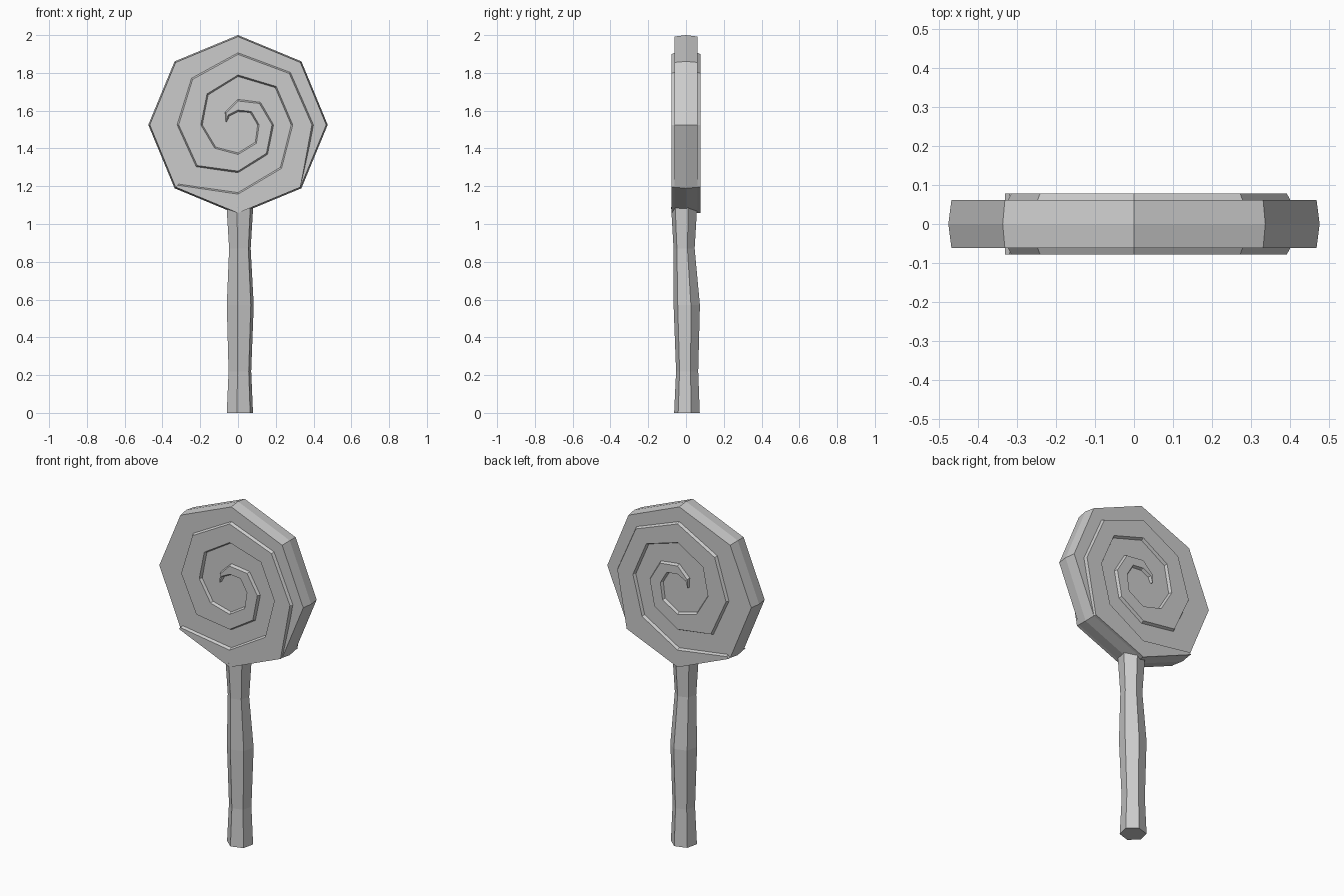
import bpy, bmesh
from math import cos, sin, radians

if "Cube" in bpy.data.objects:
    bpy.data.objects.remove(bpy.data.objects["Cube"])

CENTER_Z = 1.525


def make_object(name, bm):
    bmesh.ops.remove_doubles(bm, verts=bm.verts, dist=0.0005)
    bmesh.ops.recalc_face_normals(bm, faces=bm.faces)
    mesh = bpy.data.meshes.new(name)
    bm.to_mesh(mesh)
    bm.free()
    obj = bpy.data.objects.new(name, mesh)
    bpy.context.collection.objects.link(obj)
    return obj


def loft(name, rings):
    """Skin a list of equal-length point rings and cap both ends."""
    bm = bmesh.new()
    loops = [[bm.verts.new(p) for p in ring] for ring in rings]
    n = len(loops[0])
    for a, b in zip(loops, loops[1:]):
        for i in range(n):
            j = (i + 1) % n
            bm.faces.new((a[i], a[j], b[j], b[i]))
    bm.faces.new(loops[0])
    bm.faces.new(loops[-1])
    return make_object(name, bm)


def polar(angle, r, y):
    return (r * cos(radians(angle)), y, CENTER_Z + r * sin(radians(angle)))


# Candy disc: octagon with a slightly bulging rim
loft("candy_disc", [[polar(45 * i, r, y) for i in range(8)]
                    for y, r in ((-0.062, 0.467), (0, 0.475), (0.062, 0.467))])

# Raised spiral ribbon: outer and inner radius every 45 degrees, clockwise
spiral = [(0.100, 0.062), (0.138, 0.066), (0.172, 0.088), (0.192, 0.100),
          (0.225, 0.126), (0.257, 0.145), (0.317, 0.163), (0.326, 0.185),
          (0.352, 0.220), (0.385, 0.252), (0.396, 0.275), (0.403, 0.278),
          (0.467, 0.314), (0.467, 0.355), (0.467, 0.440)]
SLOPE = 0.012


def spiral_ribbon(name, side):
    tip = polar(168, 0.066, 0)
    sections = [[(tip[0] - 0.003, side * 0.055, tip[2]),
                 (tip[0] - 0.001, side * 0.078, tip[2]),
                 (tip[0] + 0.001, side * 0.078, tip[2]),
                 (tip[0] + 0.003, side * 0.055, tip[2])]]
    for i, (outer, inner) in enumerate(spiral):
        angle = 135 - 45 * i
        inset = 0 if outer > 0.46 else SLOPE
        sections.append([polar(angle, outer, side * 0.055),
                         polar(angle, outer - inset, side * 0.078),
                         polar(angle, inner + SLOPE, side * 0.078),
                         polar(angle, inner, side * 0.055)])
    return loft(name, sections)


spiral_ribbon("front_spiral", -1)
spiral_ribbon("back_spiral", 1)

# Stick: uneven six-sided rod, given as height, centre x, centre y, radius
levels = [(0, 0.010, 0.005, 0.073), (0.22, 0.010, 0.006, 0.063),
          (0.57, 0.012, 0.004, 0.075), (0.87, 0.010, -0.010, 0.060),
          (1.09, 0.010, -0.010, 0.074)]
loft("stick", [[(cx + r * cos(radians(18 + 60 * i)),
                 cy + 0.95 * r * sin(radians(18 + 60 * i)), z) for i in range(6)]
               for z, cx, cy, r in levels])
